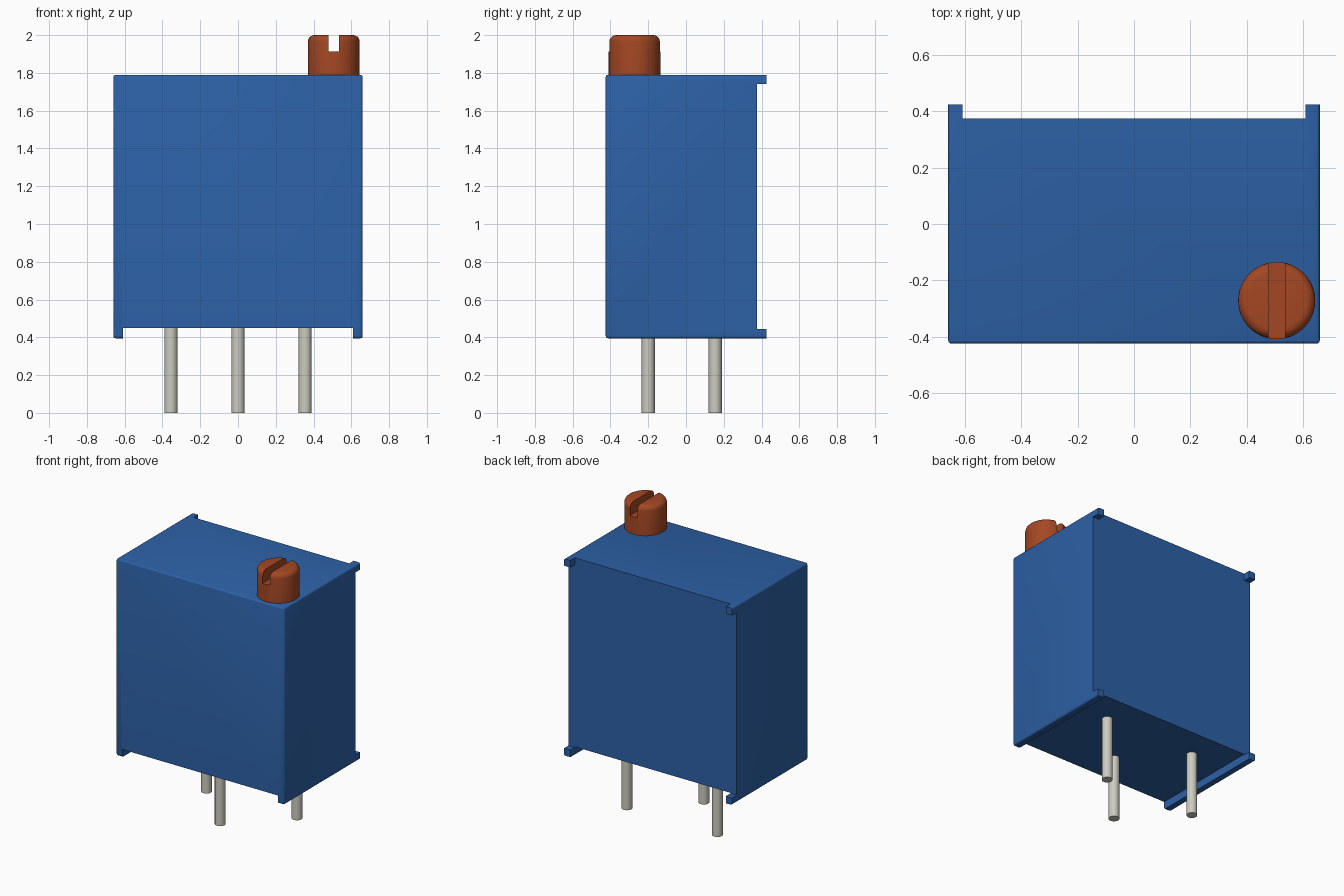
import bpy, bmesh
from mathutils import Vector

cube = bpy.data.objects.get("Cube")
if cube:
    bpy.data.objects.remove(cube, do_unlink=True)


def material(name, rgb):
    m = bpy.data.materials.new(name)
    m.use_nodes = True
    m.diffuse_color = (*rgb, 1)
    m.node_tree.nodes["Principled BSDF"].inputs["Base Color"].default_value = (*rgb, 1)
    return m


blue = material("blue plastic", (0.026, 0.120, 0.385))
rust = material("rust orange", (0.37, 0.064, 0.017))
metal = material("tinned metal", (0.60, 0.60, 0.53))


def finish(name, bm, mat):
    mesh = bpy.data.meshes.new(name)
    bmesh.ops.recalc_face_normals(bm, faces=bm.faces[:])
    bm.to_mesh(mesh)
    bm.free()
    ob = bpy.data.objects.new(name, mesh)
    bpy.context.collection.objects.link(ob)
    mesh.materials.append(mat)
    return ob


def box_bm(lo, hi):
    lo, hi = Vector(lo), Vector(hi)
    bm = bmesh.new()
    bmesh.ops.create_cube(bm, size=1)
    bmesh.ops.scale(bm, vec=hi - lo, verts=bm.verts)
    bmesh.ops.translate(bm, vec=(lo + hi) / 2, verts=bm.verts)
    return bm


def cylinder_bm(x, y, z0, z1, radius, sides):
    bm = bmesh.new()
    bmesh.ops.create_cone(bm, cap_ends=True, segments=sides, radius1=radius,
                          radius2=radius, depth=z1 - z0)
    bmesh.ops.translate(bm, vec=(x, y, (z0 + z1) / 2), verts=bm.verts)
    return bm


def cut(ob, lo, hi):
    cutter = finish(ob.name + "_cutter", box_bm(lo, hi), ob.data.materials[0])
    mod = ob.modifiers.new("cut", 'BOOLEAN')
    mod.operation, mod.solver, mod.object = 'DIFFERENCE', 'EXACT', cutter
    bpy.context.view_layer.objects.active = ob
    bpy.ops.object.modifier_apply(modifier=mod.name)
    bpy.data.objects.remove(cutter, do_unlink=True)


def smooth(ob):
    bpy.ops.object.select_all(action='DESELECT')
    ob.select_set(True)
    bpy.context.view_layer.objects.active = ob
    bpy.ops.object.shade_smooth_by_angle(angle=0.6)


# Housing: soft edges everywhere except around the back
W, D, BOTTOM, TOP = 0.66, 0.425, 0.395, 1.79
STEP, LIP = 0.05, 0.055
bm = box_bm((-W, -D, BOTTOM), (W, D, TOP))
soft = [e for e in bm.edges if any(v.co.y < 0 for v in e.verts)]
bmesh.ops.bevel(bm, geom=soft, offset=0.012, segments=3, profile=0.5, affect='EDGES')
housing = finish("housing", bm, blue)

# Channel underneath leaves a foot rail on each side
cut(housing, (-W + STEP, -1, 0), (W - STEP, 1, BOTTOM + LIP))
# Recesses at the back leave four corner standoffs
back = D - STEP
cut(housing, (-W + STEP, back, 0), (W - STEP, 1, 3))
cut(housing, (-1, back, BOTTOM + STEP), (1, 1, TOP - STEP))
smooth(housing)

# Adjustment screw with rounded crown and a slot
sx, sy, sr = 0.507, -0.272, 0.137
bm = cylinder_bm(sx, sy, TOP - 0.01, 2.0, sr, 48)
rim = [e for e in bm.edges if all(v.co.z > 1.99 for v in e.verts)]
bmesh.ops.bevel(bm, geom=rim, offset=0.035, segments=5, profile=0.5, affect='EDGES')
screw = finish("adjustment_screw", bm, rust)
cut(screw, (sx - 0.029, -1, 1.913), (sx + 0.029, 1, 3))
smooth(screw)

# Three staggered pins
for name, x, y in (("right_pin", -0.355, 0.155), ("middle_pin", 0, -0.2), ("left_pin", 0.355, 0.155)):
    smooth(finish(name, cylinder_bm(x, y, 0, BOTTOM + 0.1, 0.035, 24), metal))
